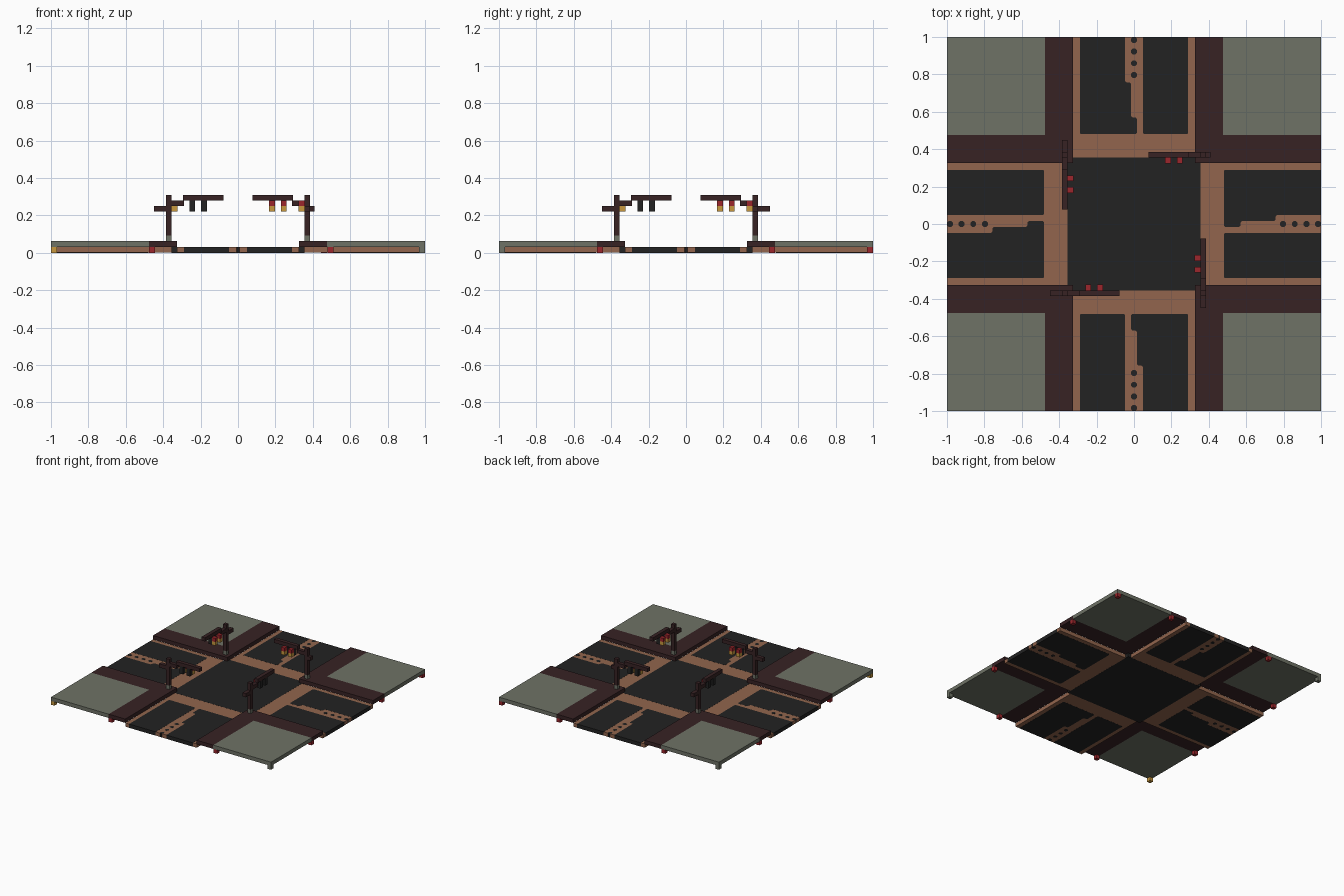
import bpy, bmesh, math
from mathutils import Matrix

cube = bpy.data.objects.get("Cube")
if cube:
    bpy.data.objects.remove(cube, do_unlink=True)


def material(name, r, g, b):
    def linear(c):
        c /= 255
        return c / 12.92 if c <= 0.04045 else ((c + 0.055) / 1.055) ** 2.4
    colour = (linear(r), linear(g), linear(b), 1)
    m = bpy.data.materials.new(name)
    m.use_nodes = True
    m.diffuse_color = colour
    bsdf = m.node_tree.nodes["Principled BSDF"]
    bsdf.inputs["Base Color"].default_value = colour
    bsdf.inputs["Roughness"].default_value = 0.9
    return m


ASPHALT = material("asphalt", 34, 34, 34)
BROWN = material("brown_paving", 146, 101, 77)
MAROON = material("dark_maroon", 55, 34, 36)
GREY = material("grey_green", 110, 114, 102)
RED = material("red", 156, 38, 44)
YELLOW = material("yellow", 200, 152, 62)

V = 1 / 32          # block size and layer height
GAP = 0.0005        # keeps flush surfaces from coinciding


def prism(name, outline, z0, z1, mat, turn=0, soften=0):
    """Upright prism, turned by quarter turns about the centre."""
    bm = bmesh.new()
    base = bm.faces.new([bm.verts.new((x, y, z0)) for x, y in outline])
    top = bmesh.ops.extrude_face_region(bm, geom=[base])["geom"]
    for v in top:
        if isinstance(v, bmesh.types.BMVert):
            v.co.z = z1
    if soften:
        edges = [e for e in bm.edges
                 if abs(e.verts[0].co.z - e.verts[1].co.z) > V / 2
                 and e.verts[0].co.y < 0.99]
        bmesh.ops.bevel(bm, geom=edges, offset=soften, segments=2,
                        profile=0.5, affect='EDGES')
    bmesh.ops.recalc_face_normals(bm, faces=bm.faces)
    bm.transform(Matrix.Rotation(turn * math.pi / 2, 4, 'Z'))
    mesh = bpy.data.meshes.new(name)
    bm.to_mesh(mesh)
    bm.free()
    mesh.materials.append(mat)
    ob = bpy.data.objects.new(name, mesh)
    bpy.context.collection.objects.link(ob)
    return ob


def box(name, x0, x1, y0, y1, z0, z1, mat, turn=0):
    return prism(name, [(x0, y0), (x1, y0), (x1, y1), (x0, y1)],
                 z0, z1, mat, turn)


def block(name, x, y, z0, z1, mat, turn=0):
    h = V / 2
    return box(name, x - h, x + h, y - h, y + h, z0, z1, mat, turn)


# Crossing square
C = 0.355
box("crossing_square", -C, C, -C, C, 0, V, ASPHALT)

KERB, WALK, LANE, MID = 0.325, 0.475, 0.29, 0.048
POST = 0.37

for k in range(4):
    # Road arm paving: kerb strips, crosswalk and median
    box("road_paving", -KERB, KERB, C, 1 - GAP, GAP, V - GAP, BROWN, k)

    # Lanes, the left one widening in two steps
    prism("right_lane", [(MID, 0.48), (LANE, 0.48), (LANE, 1), (MID, 1)],
          0, V, ASPHALT, k, 0.01)
    prism("left_lane", [(-LANE, 0.48), (V / 2, 0.48), (V / 2, 0.57),
                        (-V / 2, 0.57), (-V / 2, 0.757), (-MID, 0.757),
                        (-MID, 1), (-LANE, 1)], 0, V, ASPHALT, k, 0.01)

    # Median dots
    for i in range(4):
        y = 1 - V / 2 - 2 * V * i
        ring = [math.pi / 8 + math.pi / 4 * j for j in range(8)]
        r = V / 2 / math.cos(math.pi / 8)
        prism("median_dot", [(r * math.cos(a), y + r * math.sin(a))
                             for a in ring], 0, V, ASPHALT, k)

    # Sidewalk corner and the raised lot behind it
    prism("sidewalk", [(KERB, KERB), (1, KERB), (1, WALK), (WALK, WALK),
                       (WALK, 1), (KERB, 1)], V, 2 * V, MAROON, k)
    box("corner_lot", WALK, 1, WALK, 1, V, 2 * V, GREY, k)

    # Feet under the lot edges
    edge = 1 - V / 2
    block("corner_foot", edge, edge, 0, V, (RED, GREY, YELLOW, GREY)[k], k)
    block("edge_foot", 0.46, edge, 0, V, RED, k)
    block("edge_foot", edge, 0.495 if k % 2 else 0.46, 0, V, RED, k)

    # Traffic light: post, tail, bracket and beam
    lo, hi = POST - V / 2, POST + V / 2
    block("post_base", POST, POST, 2 * V, 3 * V, GREY, k)
    block("post", POST, POST, 3 * V, 0.31, MAROON, k)
    tail = 0.41 if k == 0 else 0.448
    box("light_tail", hi, tail, lo, hi, 0.22, 0.25, MAROON, k)
    box("light_bracket", 0.29, lo, lo, hi, 0.25, 0.28, MAROON, k)
    box("light_beam", 0.078, 0.293, lo, hi, 0.28, 0.31, MAROON, k)

    # Signal housings with red over yellow lamps
    for x in (0.182, 0.245):
        block("signal_housing", x, POST, 0.22, 0.28, ASPHALT, k)
        block("red_lamp", x, POST - V, 0.25, 0.28, RED, k)
        block("yellow_lamp", x, POST - V, 0.22, 0.25, YELLOW, k)
